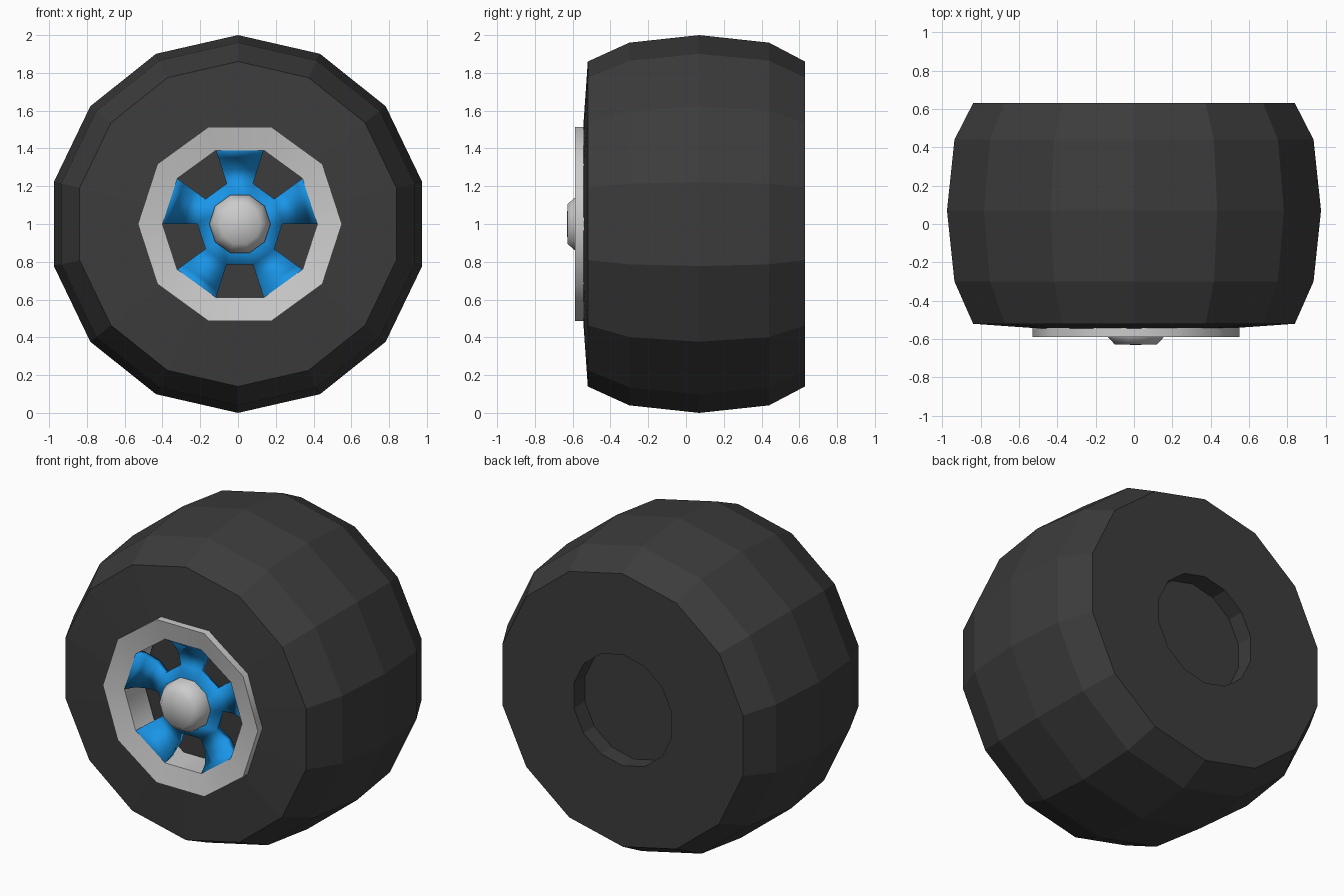
import bpy, bmesh
from math import cos, sin, tau, radians

if "Cube" in bpy.data.objects:
    bpy.data.objects.remove(bpy.data.objects["Cube"])


def material(name, rgb):
    m = bpy.data.materials.new(name)
    m.diffuse_color = (*rgb, 1)
    m.use_nodes = True
    m.node_tree.nodes["Principled BSDF"].inputs["Base Color"].default_value = m.diffuse_color
    return m


def lathe(name, profile, sides, start=0, x=0, closed=False, keep=None, mat=None, smooth=None):
    """Spin (radius, y) points round the axle; keep(segment, side) can skip faces."""
    bm = bmesh.new()
    rings = []
    for r, y in profile:
        rings.append([bm.verts.new((x + r * cos(start + tau * i / sides), y,
                                    1 + r * sin(start + tau * i / sides)))
                      for i in range(sides)])
    n = len(profile)
    for s in range(n if closed else n - 1):
        a, b = rings[s], rings[(s + 1) % n]
        for i in range(sides):
            if keep is None or keep(s, i):
                j = (i + 1) % sides
                bm.faces.new((a[i], a[j], b[j], b[i]))
    bmesh.ops.remove_doubles(bm, verts=bm.verts, dist=1e-5)
    bmesh.ops.delete(bm, geom=[v for v in bm.verts if not v.link_faces], context='VERTS')
    if keep is None:
        bmesh.ops.recalc_face_normals(bm, faces=bm.faces)
    else:  # open sheet: face the front
        bm.normal_update()
        bmesh.ops.reverse_faces(bm, faces=[f for f in bm.faces if f.normal.y > 0])
    me = bpy.data.meshes.new(name)
    bm.to_mesh(me)
    bm.free()
    ob = bpy.data.objects.new(name, me)
    bpy.context.collection.objects.link(ob)
    if mat:
        me.materials.append(mat)
    if smooth:
        bpy.ops.object.select_all(action='DESELECT')
        ob.select_set(True)
        bpy.context.view_layer.objects.active = ob
        bpy.ops.object.shade_smooth_by_angle(angle=radians(smooth))
    return ob


rubber = material("rubber", (0.045, 0.045, 0.045))
blue = material("blue_paint", (0.01, 0.3, 0.8))

# Tyre: faceted tread, recessed wheel well in front, shallow socket behind
lathe("tyre", [(0, -0.36), (0.5, -0.36), (0.5, -0.545), (0.86, -0.52), (0.96, -0.30),
               (1.0, 0.07), (0.96, 0.44), (0.86, 0.63), (0.35, 0.63), (0.35, 0.52), (0, 0.52)],
      14, start=tau / 4, mat=rubber)

# Rim: ten-sided lip with an inner wall
lathe("rim", [(0.54, -0.53), (0.54, -0.588), (0.41, -0.56), (0.415, -0.37),
              (0.465, -0.37), (0.465, -0.53)],
      10, x=0.01, closed=True, smooth=50)

# Spokes: dished disc with every other outer sector left open
spokes = lathe("spokes", [(0.12, -0.54), (0.225, -0.485), (0.30, -0.475), (0.37, -0.505), (0.41, -0.56)],
               10, x=0.01, keep=lambda s, i: s == 0 or i % 2 == 0, mat=blue, smooth=60)
# sides 0,2,4.. start at 0 degrees, so side 2 is the upright spoke
thick = spokes.modifiers.new("thickness", 'SOLIDIFY')
thick.thickness = 0.04
thick.offset = -1

# Hub cap
lathe("hub_cap", [(0, -0.63), (0.11, -0.628), (0.145, -0.59), (0.162, -0.54), (0.162, -0.46), (0, -0.46)],
      10, x=0.01, smooth=60)
